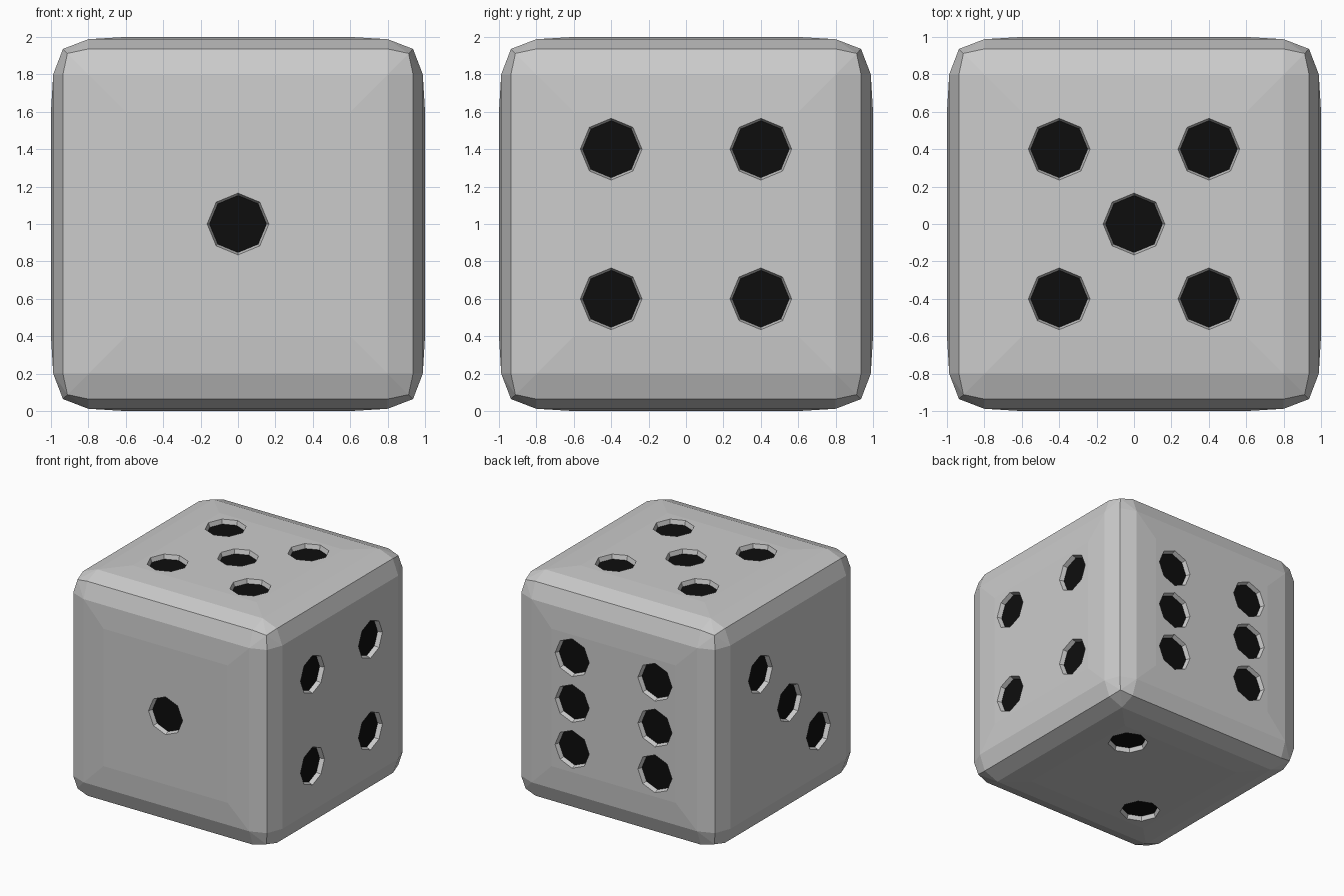
import bpy, bmesh
from itertools import product, permutations
from mathutils import Vector, Matrix

if "Cube" in bpy.data.objects:
    bpy.data.objects.remove(bpy.data.objects["Cube"])

CENTRE = Vector((0, 0, 1))
DEPTH = 0.04          # depth of each pip recess
A = 0.4               # pip spacing from the face centre


def finish(bm, name):
    mesh = bpy.data.meshes.new(name)
    bm.to_mesh(mesh)
    bm.free()
    obj = bpy.data.objects.new(name, mesh)
    bpy.context.collection.objects.link(obj)
    return obj


# Body: slightly crowned cube with two-step rounded edges, as a symmetric hull
bm = bmesh.new()
seeds = [(0.6, 0.6, 1.0), (0.8, 0.8, 0.988), (0.8, 0.936, 0.936), (0.912, 0.912, 0.912)]
points = {tuple(a * s for a, s in zip(p, signs))
          for seed in seeds
          for p in permutations(seed)
          for signs in product((-1, 1), repeat=3)}
for p in sorted(points):
    bm.verts.new(CENTRE + Vector(p))
bmesh.ops.convex_hull(bm, input=bm.verts[:])
bmesh.ops.dissolve_limit(bm, angle_limit=0.01, verts=bm.verts[:], edges=bm.edges[:])
bmesh.ops.recalc_face_normals(bm, faces=bm.faces[:])
body = finish(bm, "die_body")

# Pip layouts: outward normal, in-face axis u, in-face axis v, pip positions
X, Y, Z = Vector((1, 0, 0)), Vector((0, 1, 0)), Vector((0, 0, 1))
four = [(u, v) for u in (-A, A) for v in (-A, A)]
faces = [
    (-Y, X, Z, [(0, 0)]),                           # front: one
    (-Z, X, Y, [(-A, -A), (A, A)]),                 # bottom: two
    (-X, Y, Z, [(-A, -A), (0, 0), (A, A)]),         # left: three
    (X, Y, Z, four),                                # right: four
    (Z, X, Y, four + [(0, 0)]),                     # top: five
    (Y, X, Z, four + [(-A, 0), (A, 0)]),            # back: six
]

# Octagonal tapered cutters and dark pip floors
cut, dark = bmesh.new(), bmesh.new()
for n, u, v, spots in faces:
    side = n.cross(u)
    rot = Matrix((u, side, n)).transposed().to_4x4()
    for pu, pv in spots:
        base = CENTRE + n + u * pu + v * pv
        bmesh.ops.create_cone(cut, cap_ends=True, segments=8, radius1=0.152,
                              radius2=0.178, depth=2 * DEPTH,
                              matrix=Matrix.Translation(base) @ rot)
        bmesh.ops.create_circle(dark, cap_ends=True, segments=8, radius=0.153,
                                matrix=Matrix.Translation(base - n * (DEPTH - 0.002)) @ rot)
        dark.faces.ensure_lookup_table()
        if dark.faces[-1].normal.dot(n) < 0:
            dark.faces[-1].normal_flip()
cutter = finish(cut, "pip_cutter")
pips = finish(dark, "pips")

black = bpy.data.materials.new("pip_black")
black.diffuse_color = (0.004, 0.004, 0.004, 1)
black.use_nodes = True
black.node_tree.nodes["Principled BSDF"].inputs["Base Color"].default_value = black.diffuse_color
pips.data.materials.append(black)

# Carve the recesses
mod = body.modifiers.new("recesses", 'BOOLEAN')
mod.operation = 'DIFFERENCE'
mod.solver = 'EXACT'
mod.object = cutter
bpy.context.view_layer.objects.active = body
bpy.ops.object.modifier_apply(modifier=mod.name)
bpy.data.objects.remove(cutter)
